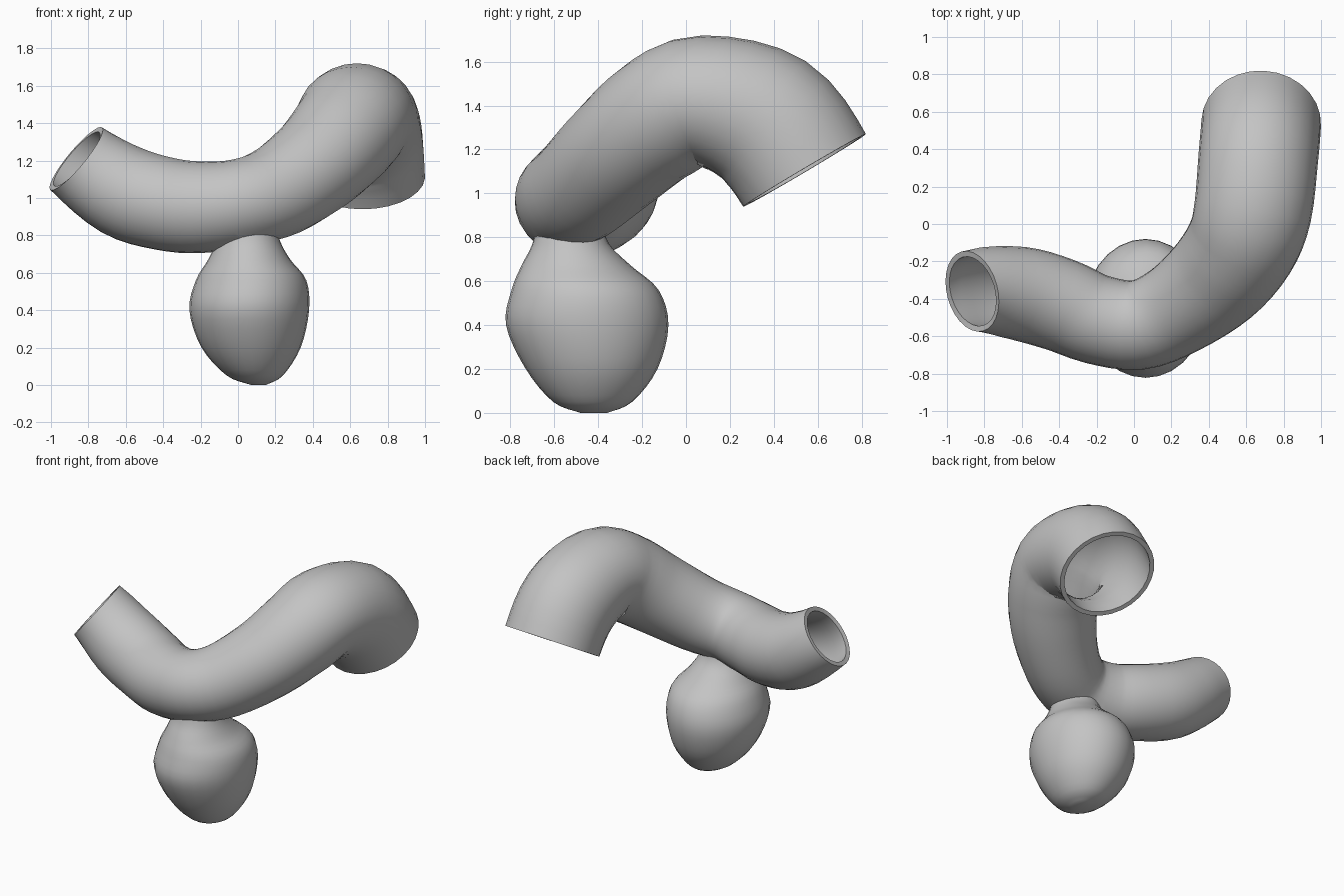
import bpy, bmesh, math
from mathutils import Vector

cube = bpy.data.objects.get("Cube")
if cube:
    bpy.data.objects.remove(cube)

SIDES, STEPS = 28, 4


def spline(a, b, c, d, t):
    """Catmull-Rom blend of four equally long rows."""
    return [0.5 * (2 * q + (r - p) * t + (2 * p - 5 * q + 4 * r - s) * t ** 2
                   + (3 * q - p - 3 * r + s) * t ** 3)
            for p, q, r, s in zip(a, b, c, d)]


def samples(rows):
    """Yield (row, tangent); the first and last rows only steer the ends."""
    for i in range(len(rows) - 3):
        four = rows[i:i + 4]
        last = i == len(rows) - 4
        for k in range(STEPS + last):
            t = k / STEPS
            ahead = Vector(spline(*four, t + 0.01)[:3])
            behind = Vector(spline(*four, t - 0.01)[:3])
            yield spline(*four, t), (ahead - behind).normalized()


def loft(name, rings):
    """Skin capped elliptical rings given as (centre, u, v)."""
    bm = bmesh.new()
    loops = []
    for centre, u, v in rings:
        angles = [2 * math.pi * k / SIDES for k in range(SIDES)]
        loops.append([bm.verts.new(centre + u * math.cos(a) + v * math.sin(a))
                      for a in angles])
    for lo, hi in zip(loops, loops[1:]):
        for k in range(SIDES):
            n = (k + 1) % SIDES
            bm.faces.new((lo[k], lo[n], hi[n], hi[k]))
    bm.faces.new(loops[0])
    bm.faces.new(loops[-1])
    bmesh.ops.recalc_face_normals(bm, faces=bm.faces)
    mesh = bpy.data.meshes.new(name)
    bm.to_mesh(mesh)
    bm.free()
    obj = bpy.data.objects.new(name, mesh)
    bpy.context.collection.objects.link(obj)
    return obj


# Curved tube: x, y, z, sideways radius, upright radius
tube_path = [
    (-1.03, -0.48, 1.38, 0.20, 0.20),
    (-0.865, -0.36, 1.21, 0.22, 0.217),
    (-0.62, -0.37, 1.04, 0.25, 0.25),
    (-0.40, -0.43, 0.97, 0.25, 0.25),
    (-0.20, -0.51, 0.95, 0.24, 0.245),
    (0.02, -0.54, 0.975, 0.24, 0.235),
    (0.22, -0.46, 1.04, 0.25, 0.25),
    (0.43, -0.30, 1.19, 0.28, 0.27),
    (0.57, -0.12, 1.34, 0.30, 0.29),
    (0.635, 0.07, 1.425, 0.315, 0.295),
    (0.665, 0.36, 1.33, 0.32, 0.33),
    (0.68, 0.54, 1.105, 0.32, 0.325),
    (0.68, 0.65, 0.84, 0.32, 0.32),
]
rings = []
for row, tangent in samples(tube_path):
    side = tangent.cross(Vector((0, 0, 1))).normalized()
    up = side.cross(tangent)
    rings.append((Vector(row[:3]), side * row[3], up * row[4]))
tube = loft("hollow_tube_with_sac", rings)

# Hanging sac: x, y, z, x radius, y radius
sac_path = [
    (0.12, -0.42, -0.02, 0.01, 0.01),
    (0.11, -0.42, 0.00, 0.04, 0.06),
    (0.09, -0.425, 0.05, 0.15, 0.18),
    (0.07, -0.43, 0.20, 0.265, 0.30),
    (0.06, -0.45, 0.40, 0.32, 0.37),
    (0.07, -0.46, 0.56, 0.295, 0.335),
    (0.06, -0.50, 0.67, 0.22, 0.25),
    (0.055, -0.525, 0.77, 0.17, 0.175),
    (0.05, -0.53, 0.88, 0.15, 0.15),
    (0.05, -0.53, 0.98, 0.15, 0.15),
]
sac = loft("sac", [(Vector(r[:3]), Vector((r[3], 0, 0)), Vector((0, r[4], 0)))
                   for r, _ in samples(sac_path)])

# Merge the sac into the tube
bpy.ops.object.select_all(action='DESELECT')
bpy.context.view_layer.objects.active = tube
tube.select_set(True)
union = tube.modifiers.new("join_sac", 'BOOLEAN')
union.operation = 'UNION'
union.solver = 'EXACT'
union.object = sac
bpy.ops.object.modifier_apply(modifier=union.name)
bpy.data.objects.remove(sac)

# Open both tube ends
bm = bmesh.new()
bm.from_mesh(tube.data)
ends = [rings[0][0], rings[-1][0]]
caps = [f for f in bm.faces
        if min((f.calc_center_median() - e).length for e in ends) < 0.08]
bmesh.ops.delete(bm, geom=caps, context='FACES')
bmesh.ops.remove_doubles(bm, verts=bm.verts, dist=0.004)
bm.to_mesh(tube.data)
bm.free()

# Wall thickness
wall = tube.modifiers.new("wall", 'SOLIDIFY')
wall.thickness = 0.03
wall.offset = -1
bpy.ops.object.modifier_apply(modifier=wall.name)
bpy.ops.object.shade_smooth_by_angle(angle=math.radians(40))

# Plain grey
grey = bpy.data.materials.new("plain_grey")
grey.use_nodes = True
colour = (0.55, 0.55, 0.55, 1)
grey.diffuse_color = colour
grey.node_tree.nodes["Principled BSDF"].inputs["Base Color"].default_value = colour
tube.data.materials.clear()
tube.data.materials.append(grey)
for poly in tube.data.polygons:
    poly.material_index = 0
